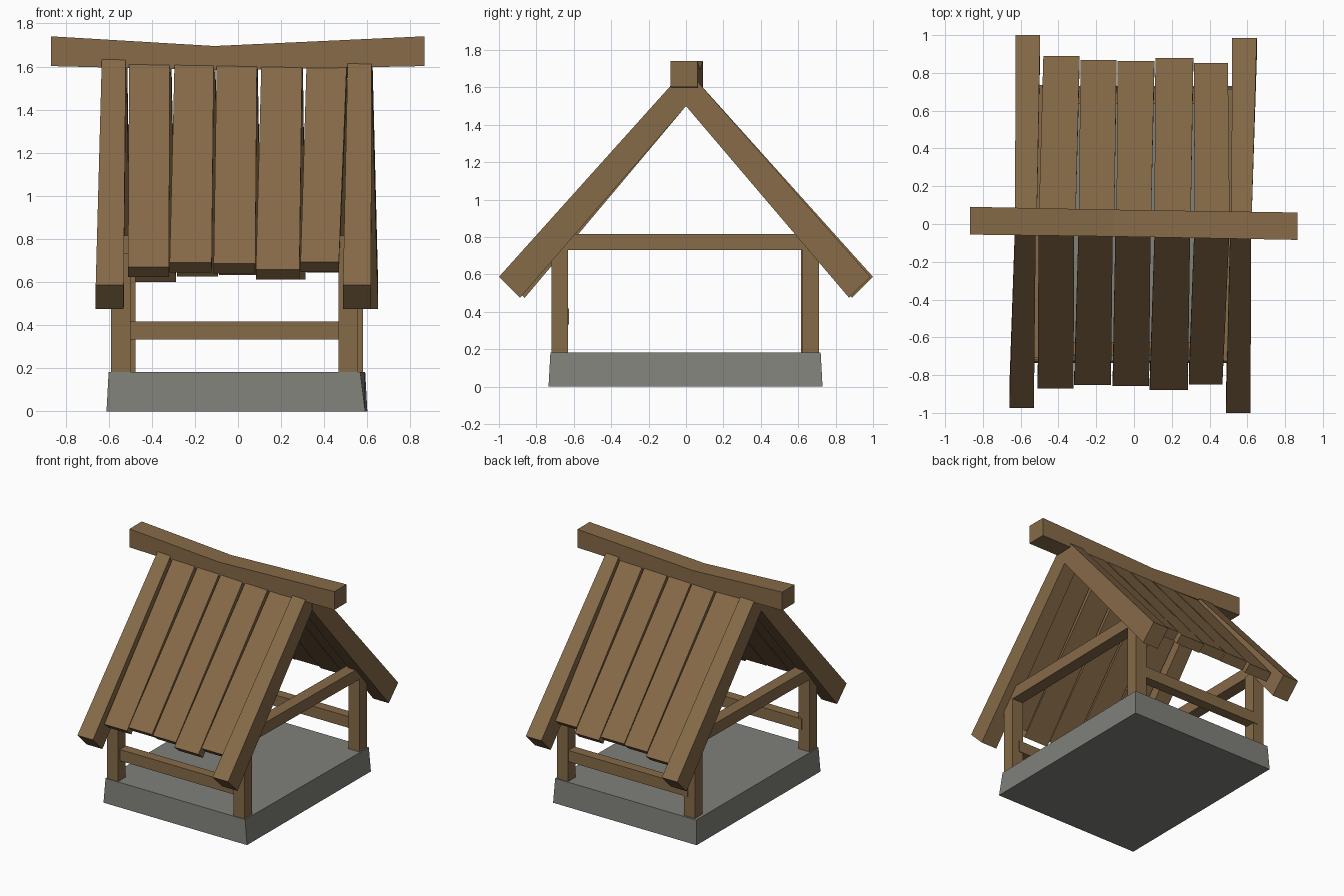
import bpy, bmesh

if "Cube" in bpy.data.objects:
    bpy.data.objects.remove(bpy.data.objects["Cube"])


def material(name, color):
    m = bpy.data.materials.new(name)
    m.diffuse_color = (*color, 1)
    m.use_nodes = True
    m.node_tree.nodes["Principled BSDF"].inputs["Base Color"].default_value = m.diffuse_color
    return m


WOOD = material("wood", (0.24, 0.145, 0.065))
STONE = material("stone", (0.215, 0.22, 0.195))


def loft(name, rings, mat):
    """Skin a row of four-point rings into a closed flat-faced beam."""
    bm = bmesh.new()
    loops = [[bm.verts.new(p) for p in ring] for ring in rings]
    for a, b in zip(loops, loops[1:]):
        for i in range(4):
            j = (i + 1) % 4
            bm.faces.new((a[i], a[j], b[j], b[i]))
    bm.faces.new(loops[0][::-1])
    bm.faces.new(loops[-1])
    bmesh.ops.recalc_face_normals(bm, faces=bm.faces)
    me = bpy.data.meshes.new(name)
    bm.to_mesh(me)
    bm.free()
    me.materials.append(mat)
    ob = bpy.data.objects.new(name, me)
    bpy.context.collection.objects.link(ob)
    return ob


def ring_xy(x0, x1, y0, y1, z):
    return [(x0, y0, z), (x1, y0, z), (x1, y1, z), (x0, y1, z)]


def ring_xz(x0, x1, y, z0, z1):
    return [(x0, y, z0), (x1, y, z0), (x1, y, z1), (x0, y, z1)]


def ring_yz(x, y0, y1, z0, z1):
    return [(x, y0, z0), (x, y1, z0), (x, y1, z1), (x, y0, z1)]


def slope_board(name, side, top_x, end_x, apex, end_top, end_low):
    """Sloping board from the ridge to the eave; side is -1 front, 1 back."""
    (a, b), (c, d) = top_x, end_x
    hi, lo = apex
    (yt, zt), (yl, zl) = end_top, end_low
    loft(name, [
        [(a, 0, hi), (b, 0, hi), (b, 0, lo), (a, 0, lo)],
        [(c, side * yt, zt), (d, side * yt, zt),
         (d, side * yl, zl), (c, side * yl, zl)]], WOOD)


# Stone base, slightly uneven
loft("stone_base", [
    [(-0.61, -0.735, 0), (0.59, -0.735, 0), (0.60, 0.73, 0), (-0.60, 0.73, 0)],
    [(-0.60, -0.725, 0.183), (0.567, -0.725, 0.183),
     (0.59, 0.72, 0.183), (-0.59, 0.72, 0.183)]], STONE)

# Corner posts
for name, x, y in (("front_left", -0.59, -0.72), ("front_right", 0.465, -0.72),
                   ("back_left", -0.568, 0.615), ("back_right", 0.487, 0.622)):
    loft(name + "_post", [ring_xy(x, x + 0.092, y, y + 0.09, z)
                          for z in (0.17, 0.735)], WOOD)

# Side beams resting on the posts
for name, xf, xb, yf, yb in (("left", -0.595, -0.574, -0.71, 0.735),
                             ("right", 0.465, 0.49, -0.725, 0.715)):
    loft(name + "_tie_beam", [ring_xz(xf, xf + 0.09, yf, 0.73, 0.817),
                              ring_xz(xb, xb + 0.09, yb, 0.73, 0.817)], WOOD)

# Front and back rails
for name, y, dx in (("front", -0.70, 0), ("back", 0.635, 0.02)):
    loft(name + "_rail", [ring_yz(x + dx, y, y + 0.075, 0.333, 0.418)
                          for x in (-0.53, 0.50)], WOOD)

# Heavy gable rafters, thicker toward the eaves
for name, side, top_x, end_x, y in (
        ("front_left", -1, (-0.63, -0.52), (-0.66, -0.53), 0.975),
        ("front_right", -1, (0.51, 0.62), (0.487, 0.617), 1.0),
        ("back_left", 1, (-0.63, -0.515), (-0.627, -0.497), 1.0),
        ("back_right", 1, (0.515, 0.622), (0.52, 0.65), 0.985)):
    slope_board(name + "_rafter", side, top_x, end_x, (1.70, 1.50),
                (y, 0.587), (y - 0.113, 0.475))

# Roof planks: ridge x range, eave x range, eave distance
PLANKS = {
    -1: [(-0.505, -0.317, -0.51, -0.32, 0.87), (-0.293, -0.112, -0.317, -0.122, 0.853),
         (-0.098, 0.088, -0.113, 0.08, 0.857), (0.11, 0.298, 0.083, 0.285, 0.88),
         (0.32, 0.507, 0.29, 0.468, 0.85)],
    1: [(-0.505, -0.31, -0.48, -0.288, 0.89), (-0.293, -0.105, -0.283, -0.092, 0.868),
        (-0.093, 0.09, -0.087, 0.108, 0.863), (0.108, 0.30, 0.113, 0.314, 0.88),
        (0.32, 0.507, 0.318, 0.497, 0.852)],
}
for side, rows in PLANKS.items():
    for i, (a, b, c, d, y) in enumerate(rows, 1):
        z = 1.68 - 1.16 * y
        slope_board(f"{'front' if side < 0 else 'back'}_roof_plank_{i}", side,
                    (a, b), (c, d), (1.68, 1.573), (y, z), (y - 0.053, z - 0.046))

# Sagging ridge beam
loft("ridge_beam", [ring_yz(-0.868, -0.056, 0.091, 1.602, 1.74),
                    ring_yz(-0.11, -0.066, 0.076, 1.583, 1.695),
                    ring_yz(0.865, -0.084, 0.061, 1.602, 1.74)], WOOD)
